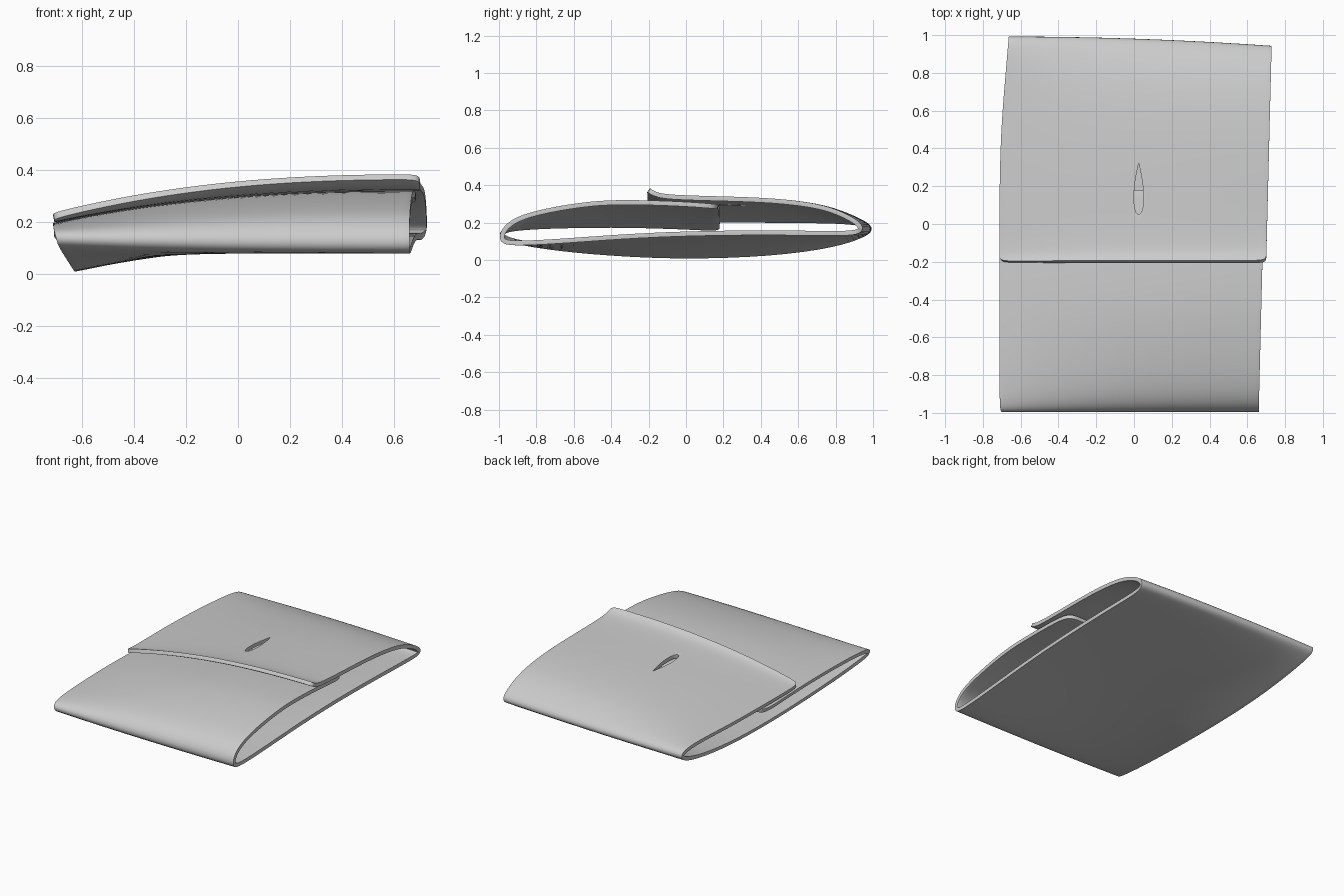
import bpy, bmesh, math

cube = bpy.data.objects.get("Cube")
if cube:
    bpy.data.objects.remove(cube, do_unlink=True)

grey = bpy.data.materials.new("soft grey")
grey.use_nodes = True
colour = (0.6, 0.6, 0.6, 1)
grey.diffuse_color = colour
grey.node_tree.nodes["Principled BSDF"].inputs["Base Color"].default_value = colour

# Folded section from flap lip to tucked end: y, height at low side, height at high side
section = [
    (-.2, .225, .374), (-.17, .215, .352), (-.1, .21, .335), (.2, .213, .328),
    (.5, .211, .319), (.75, .209, .29), (.88, .203, .245), (.965, .19, .2),
    (.99, .165, .165), (.955, .135, .143), (.8, .078, .142), (.45, .03, .147),
    (0, .016, .142), (-.35, .03, .125), (-.7, .06, .098), (-.93, .1, .087),
    (-.99, .127, .1), (-.98, .155, .16), (-.91, .17, .22), (-.75, .18, .265),
    (-.5, .185, .305), (-.3, .185, .31), (0, .176, .3), (.18, .165, .285),
]
COLUMNS = 14
FLAP_POINTS = 9


def sheet_point(index, u):
    y, low, high = section[index]
    rise = 1 - (1 - u) ** 2.4
    z = low + (high - low) * rise
    if y > 0:
        y *= 1 - .05 * u * u
    left = -.62 - .09 * min(1, low / .15) + .08 * max(0, y - .4)
    right = .685 + .025 * y + (.02 if index < FLAP_POINTS else 0)
    return left + (right - left) * u, y, z


def make_object(name, bm):
    mesh = bpy.data.meshes.new(name)
    bm.to_mesh(mesh)
    bm.free()
    mesh.materials.append(grey)
    obj = bpy.data.objects.new(name, mesh)
    bpy.context.collection.objects.link(obj)
    return obj


# Single sheet wrapped into a flat pocket with an overlapping flap
bm = bmesh.new()
rows = [[bm.verts.new(sheet_point(i, c / COLUMNS)) for c in range(COLUMNS + 1)]
        for i in range(len(section))]
for a, b in zip(rows, rows[1:]):
    for c in range(COLUMNS):
        bm.faces.new((a[c], a[c + 1], b[c + 1], b[c]))
bmesh.ops.recalc_face_normals(bm, faces=bm.faces)
pouch = make_object("folded_pouch", bm)

# Teardrop cutter for the slot in the flap
bm = bmesh.new()
outline = []
for k in range(32):
    a = math.tau * k / 32
    width = .033 * math.sin(a) * abs(math.cos(a / 2))
    outline.append(bm.verts.new((.025 + width, .185 - .135 * math.cos(a), .29)))
base = bm.faces.new(outline)
top = bmesh.ops.extrude_face_region(bm, geom=[base])
bmesh.ops.translate(bm, vec=(0, 0, .15),
                    verts=[g for g in top["geom"] if isinstance(g, bmesh.types.BMVert)])
bmesh.ops.recalc_face_normals(bm, faces=bm.faces)
cutter = make_object("slot_cutter", bm)
cutter.hide_render = True

# Smooth folds, cloth thickness, slot and rounded rims
smooth = pouch.modifiers.new("Smooth folds", "SUBSURF")
smooth.levels = smooth.render_levels = 2
thick = pouch.modifiers.new("Thickness", "SOLIDIFY")
thick.thickness = .025
thick.offset = 0
slot = pouch.modifiers.new("Slot", "BOOLEAN")
slot.operation = "DIFFERENCE"
slot.solver = "EXACT"
slot.object = cutter
rim = pouch.modifiers.new("Rounded rim", "BEVEL")
rim.width = .008
rim.segments = 3
rim.limit_method = "ANGLE"
rim.angle_limit = math.radians(50)

bpy.ops.object.select_all(action="DESELECT")
pouch.select_set(True)
bpy.context.view_layer.objects.active = pouch
bpy.ops.object.convert(target="MESH")
bpy.data.objects.remove(cutter, do_unlink=True)
bpy.ops.object.shade_smooth_by_angle(angle=math.radians(40))
